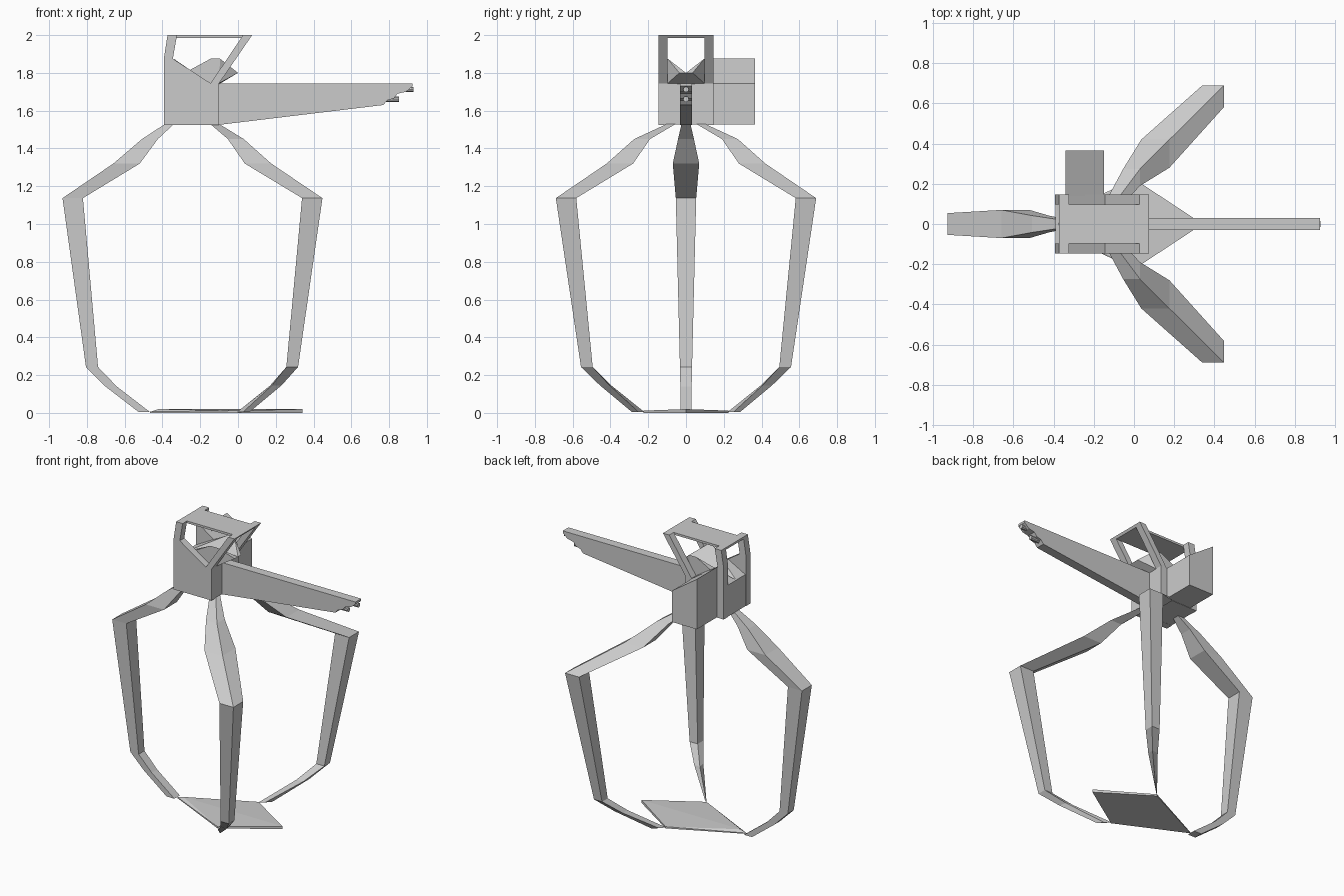
import bpy, bmesh
from mathutils import Vector

if "Cube" in bpy.data.objects:
    bpy.data.objects.remove(bpy.data.objects["Cube"])


def finish(bm, name):
    bmesh.ops.recalc_face_normals(bm, faces=bm.faces)
    me = bpy.data.meshes.new(name)
    bm.to_mesh(me)
    bm.free()
    ob = bpy.data.objects.new(name, me)
    bpy.context.collection.objects.link(ob)
    return ob


def loft(name, rings):
    """Skin a list of equal-sized point rings and cap both ends."""
    bm = bmesh.new()
    rows = [[bm.verts.new(p) for p in ring] for ring in rings]
    n = len(rows[0])
    for a, b in zip(rows, rows[1:]):
        for i in range(n):
            j = (i + 1) % n
            bm.faces.new((a[i], a[j], b[j], b[i]))
    bm.faces.new(rows[0])
    bm.faces.new(rows[-1])
    return finish(bm, name)


def side_profile(name, pts, y0, y1):
    """Extrude an x-z outline along y."""
    return loft(name, [[(x, y, z) for x, z in pts] for y in (y0, y1)])


def hull(name, pts):
    bm = bmesh.new()
    for p in pts:
        bm.verts.new(p)
    bmesh.ops.convex_hull(bm, input=bm.verts)
    return finish(bm, name)


def box(name, x0, x1, y0, y1, z0, z1):
    return side_profile(name, [(x0, z0), (x1, z0), (x1, z1), (x0, z1)], y0, y1)


def leg(name, stations, side=1):
    """Square horizontal sections; pinch flattens a section into a diagonal blade."""
    rings = []
    for x, y, z, w, pinch in stations:
        h = w / 2
        rings.append([(x + sx * h * (1 if sx == sy else pinch),
                       side * (y + sy * h * (1 if sx == sy else pinch)), z)
                      for sx, sy in ((-1, -1), (1, -1), (1, 1), (-1, 1))])
    return loft(name, rings)


# Legs
leg("left_leg", [(-.362, 0, 1.53, .047, 1), (-.466, 0, 1.45, .084, 1),
                 (-.59, 0, 1.32, .14, 1), (-.875, 0, 1.137, .108, 1),
                 (-.773, 0, .243, .064, 1), (-.672, 0, .14, .06, 1),
                 (-.498, 0, .006, .06, 1)])
diagonal = [(-.124, .077, 1.53, .047, 1), (-.012, .232, 1.45, .084, 1),
            (.106, .35, 1.32, .14, 1), (.393, .635, 1.137, .108, 1),
            (.287, .525, .243, .062, 1), (.2, .425, .145, .06, .7),
            (.03, .255, .006, .066, .06)]
for label, side in (("front", -1), ("back", 1)):
    leg(label + "_right_leg", diagonal, side)

# Kite-shaped foot plate, slightly bevelled toward the legs
hull("foot_plate", [(-.465, 0, 0), (0, .225, 0), (0, -.225, 0), (.342, 0, 0),
                    (-.465, 0, .006), (0, .225, .012), (0, -.225, .012),
                    (-.42, 0, .02), (.342, 0, .02)])

# Main housing and side plates with posts
box("housing", -.39, -.10, -.143, .143, 1.526, 1.745)
frame = [(-.392, 1.525), (-.10, 1.525), (-.10, 1.745), (.075, 2.0), (.027, 2.0),
         (-.145, 1.745), (-.345, 1.875), (-.323, 2.0), (-.373, 2.0), (-.392, 1.88)]
for label, side in (("front", -1), ("back", 1)):
    side_profile(label + "_side_plate", frame, side * .097, side * .146)
    # Sloped inner cover half forming a central valley
    hull(label + "_inner_cover",
         [Vector((x, side * y, z)) for x, y, z in (
             (-.385, .097, 1.745), (-.385, 0, 1.74), (-.145, .097, 1.875),
             (-.095, .097, 1.875), (-.145, .03, 1.80), (0, .035, 1.80),
             (0, 0, 1.80), (-.10, .097, 1.745), (-.10, 0, 1.74))])

# Roof panel between the posts
side_profile("roof_panel", [(-.373, 1.985), (.065, 1.985), (.075, 2.0), (-.373, 2.0)],
             -.098, .098)

# Slant-topped box on the back side
side_profile("side_box", [(-.34, 1.527), (-.15, 1.527), (-.15, 1.745), (-.34, 1.875)],
             .14, .366)

# Long tapered arm with a stepped tip
side_profile("barrel_shroud",
             [(-.12, 1.525), (-.10, 1.525), (.77, 1.63), (.79, 1.655), (.825, 1.665),
              (.845, 1.69), (.89, 1.70), (.925, 1.73), (.925, 1.745), (-.12, 1.745)],
             -.031, .031)

# Two muzzle tubes
for label, x1, z in (("upper", .928, 1.712), ("lower", .852, 1.661)):
    bpy.ops.mesh.primitive_cylinder_add(vertices=10, radius=.015, depth=.1,
                                        location=(x1 - .05, 0, z),
                                        rotation=(0, 1.5707963, 0))
    bpy.context.object.name = label + "_muzzle"
